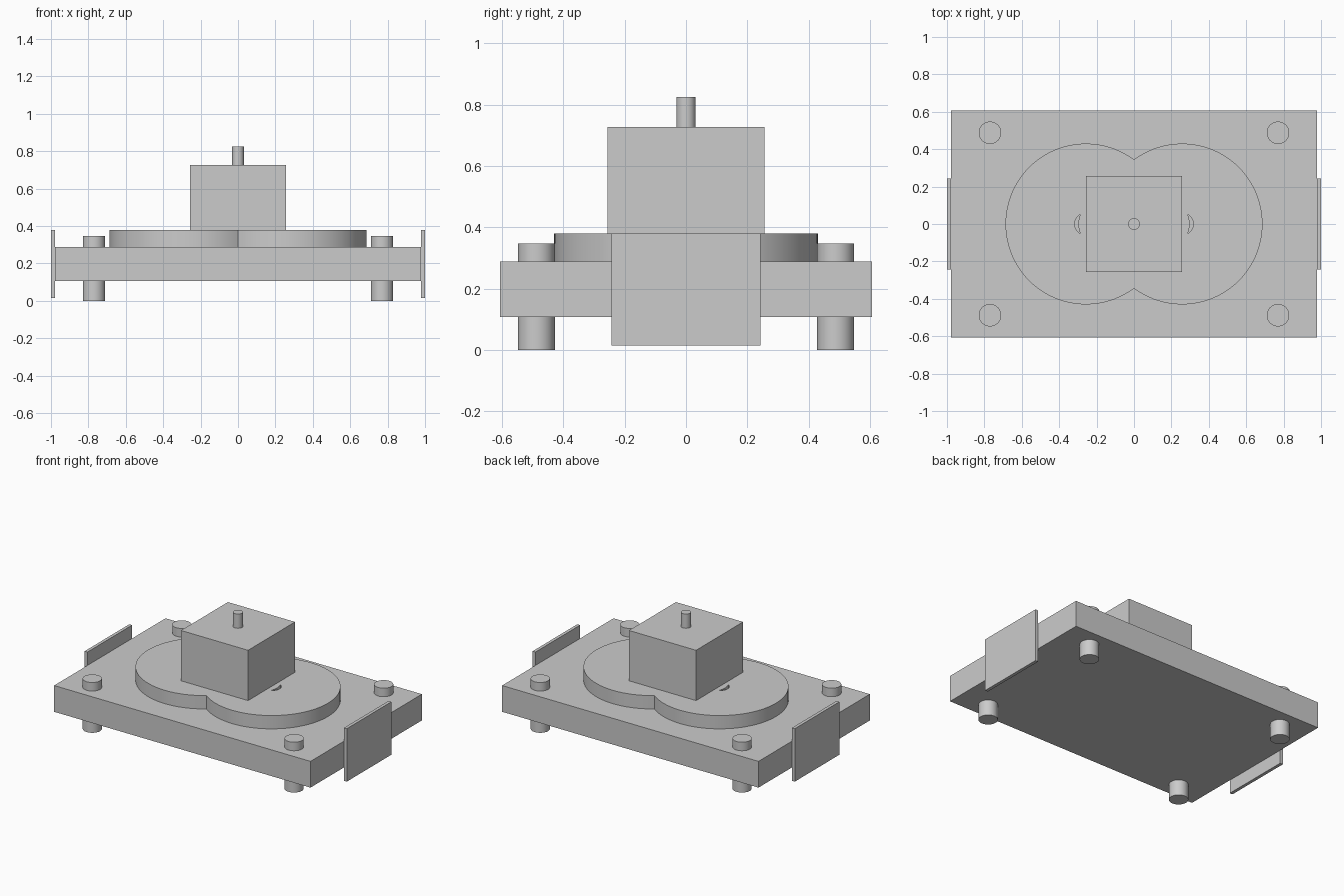
import bpy
from math import acos, asin, cos, sin, pi, radians

cube = bpy.data.objects.get("Cube")
if cube:
    bpy.data.objects.remove(cube, do_unlink=True)

grey = bpy.data.materials.new("plain grey")
grey.use_nodes = True
grey.diffuse_color = (0.6, 0.6, 0.6, 1)
grey.node_tree.nodes["Principled BSDF"].inputs["Base Color"].default_value = (0.6, 0.6, 0.6, 1)


def finish(name, smooth=False):
    obj = bpy.context.object
    obj.name = name
    obj.data.materials.append(grey)
    if smooth:
        bpy.ops.object.shade_smooth_by_angle(angle=radians(30))
    return obj


def box(name, x, y, z0, z1, width, depth):
    bpy.ops.mesh.primitive_cube_add(size=1, location=(x, y, (z0 + z1) / 2))
    bpy.context.object.scale = (width, depth, z1 - z0)
    bpy.ops.object.transform_apply(location=False, rotation=False, scale=True)
    return finish(name)


def post(name, x, y, z0, z1, radius):
    bpy.ops.mesh.primitive_cylinder_add(vertices=48, radius=radius, depth=z1 - z0,
                                        location=(x, y, (z0 + z1) / 2))
    return finish(name, True)


def arc(cx, radius, start, end, steps):
    angles = [start + (end - start) * i / steps for i in range(steps + 1)]
    return [(cx + radius * cos(a), radius * sin(a)) for a in angles]


def extruded(name, outlines, z0, z1):
    """Fill nested outlines (inner ones become holes) and extrude them."""
    curve = bpy.data.curves.new(name, 'CURVE')
    curve.dimensions = '2D'
    curve.fill_mode = 'BOTH'
    curve.extrude = (z1 - z0) / 2
    for outline in outlines:
        spline = curve.splines.new('POLY')
        spline.points.add(len(outline) - 1)
        for point, (x, y) in zip(spline.points, outline):
            point.co = (x, y, 0, 1)
        spline.use_cyclic_u = True
    obj = bpy.data.objects.new(name, curve)
    obj.location.z = (z0 + z1) / 2
    bpy.context.collection.objects.link(obj)
    bpy.ops.object.select_all(action='DESELECT')
    obj.select_set(True)
    bpy.context.view_layer.objects.active = obj
    bpy.ops.object.convert(target='MESH')
    return finish(name, True)


# Base slab
box("base_slab", 0, 0, 0.107, 0.288, 1.956, 1.214)

# Corner posts through the slab, and end plates
for sx, side in ((1, "left"), (-1, "right")):
    for sy, end in ((-1, "front"), (1, "back")):
        post(f"{end}_{side}_post", sx * 0.77, sy * 0.488, 0, 0.347, 0.06)
    box(f"{side}_end_plate", sx * 0.989, 0, 0.015, 0.38, 0.022, 0.486)

# Double round plate with two crescent slots
offset, radius = 0.257, 0.43
notch = acos(offset / radius)
right_lobe = arc(offset, radius, notch - pi, pi - notch, 64)
lobes = right_lobe + [(-x, -y) for x, y in right_lobe[1:-1]]
tip, bow = acos(0.5), asin(0.052 / 0.14)
crescent = arc(0.257, 0.06, -tip, tip, 16) + arc(0.157, 0.14, bow, -bow, 12)[1:-1]
mirrored = [(-x, y) for x, y in crescent]
extruded("double_round_plate", [lobes, crescent, mirrored], 0.288, 0.38)

# Central block and knob
box("central_block", 0, 0, 0.38, 0.727, 0.512, 0.512)
post("top_knob", 0, 0, 0.727, 0.825, 0.031)
